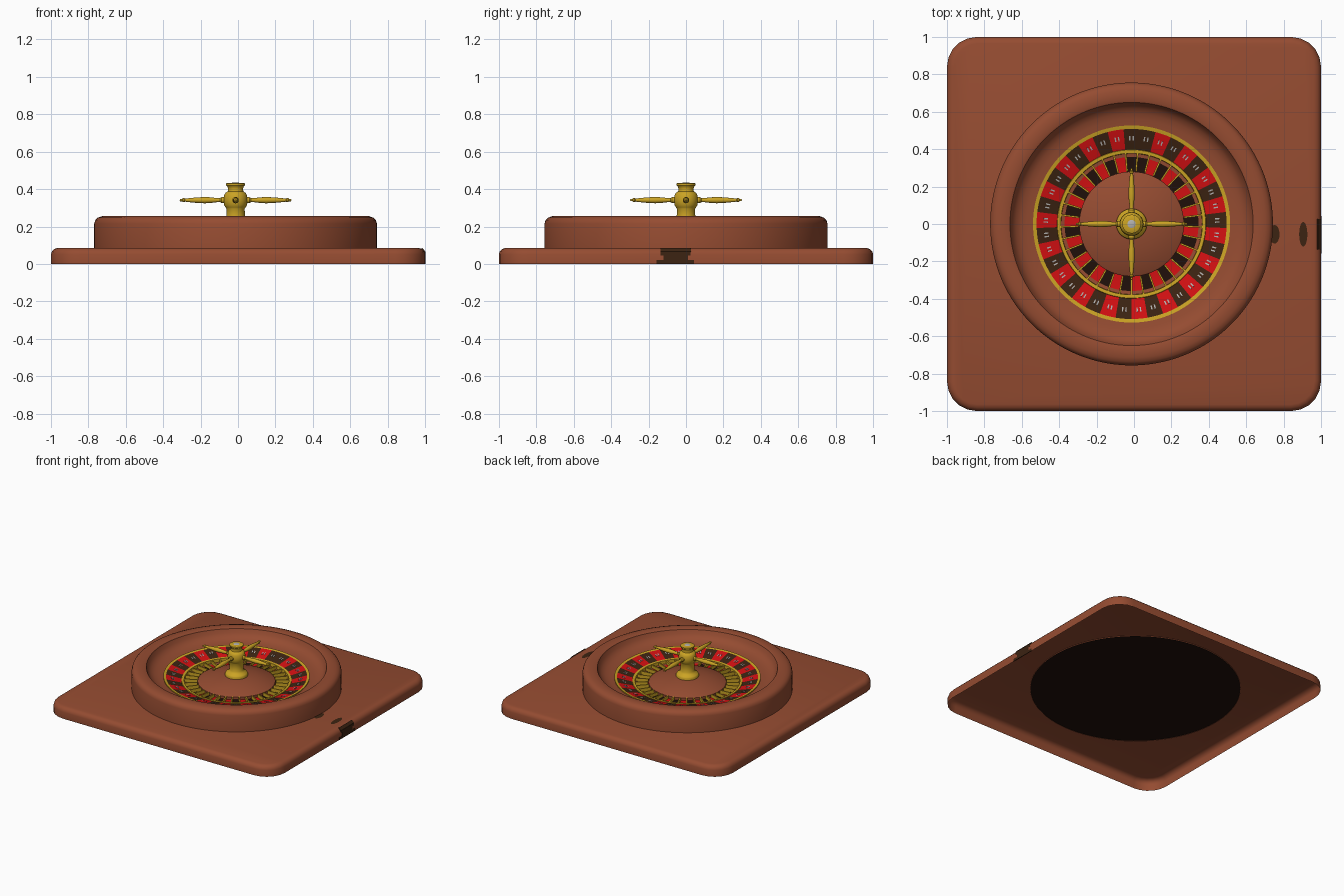
import bpy, bmesh, math
from mathutils import Matrix, Vector

if "Cube" in bpy.data.objects:
    bpy.data.objects.remove(bpy.data.objects["Cube"])

CX = -0.013          # wheel axis sits slightly left of centre
N = 37               # pockets
START = math.radians(90) - math.pi / N


def mat(name, r, g, b):
    m = bpy.data.materials.new(name)
    m.diffuse_color = (r, g, b, 1)
    m.use_nodes = True
    m.node_tree.nodes["Principled BSDF"].inputs["Base Color"].default_value = m.diffuse_color
    return m


WOOD = mat("red_brown_wood", 0.30, 0.072, 0.031)
GOLD = mat("gold", 0.60, 0.37, 0.018)
RED = mat("red", 0.65, 0.005, 0.006)
DARK = mat("dark_brown", 0.045, 0.017, 0.006)
BLACK = mat("near_black", 0.014, 0.005, 0.003)
GREY = mat("light_grey", 0.45, 0.44, 0.43)


def finish(bm, name, mats, angle=35):
    bmesh.ops.remove_doubles(bm, verts=bm.verts, dist=1e-5)
    me = bpy.data.meshes.new(name)
    bm.to_mesh(me)
    bm.free()
    for m in mats:
        me.materials.append(m)
    me.shade_smooth()
    me.set_sharp_from_angle(angle=math.radians(angle))
    ob = bpy.data.objects.new(name, me)
    bpy.context.collection.objects.link(ob)
    return ob


def lathe(name, prof, mats, seg=148, rule=None, matrix=None, angle=35):
    """Spin (radius, z) points; rule(ring, segment) picks the material."""
    bm = bmesh.new()
    rows = []
    for r, z in prof:
        rows.append([bm.verts.new((r * math.cos(START + 2 * math.pi * k / seg),
                                   r * math.sin(START + 2 * math.pi * k / seg), z))
                     for k in range(seg)])
    for i in range(len(prof) - 1):
        for k in range(seg):
            j = (k + 1) % seg
            f = bm.faces.new((rows[i][k], rows[i][j], rows[i + 1][j], rows[i + 1][k]))
            if rule:
                f.material_index = rule(i, k)
    bm.transform(matrix or Matrix.Translation((CX, 0, 0)))
    return finish(bm, name, mats, angle)


# square base: rounded shell, open underneath
def rounded_square(inset, z, rad=0.16, steps=5):
    pts = []
    for q in range(4):
        a0 = q * math.pi / 2
        c = Vector((1 - rad, 1 - rad, 0))
        c.rotate(Matrix.Rotation(a0, 3, 'Z').to_quaternion())
        for s in range(steps + 1):
            a = a0 + math.pi / 2 * s / steps
            pts.append((c.x + (rad - inset) * math.cos(a), c.y + (rad - inset) * math.sin(a), z))
    return pts


bm = bmesh.new()
levels = [(0, 0), (0, 0.052), (0.006, 0.068), (0.018, 0.08), (0.036, 0.086)]
loops = [[bm.verts.new(p) for p in rounded_square(i, z)] for i, z in levels]
n = len(loops[0])
for a, b in zip(loops, loops[1:]):
    for k in range(n):
        bm.faces.new((a[k], a[(k + 1) % n], b[(k + 1) % n], b[k]))
bm.faces.new(loops[-1])
finish(bm, "square_base", [WOOD], 40)

# dark disc closing the bowl underneath
lathe("underside_disc", [(0, 0.082), (0.755, 0.082)], [BLACK])

# wooden bowl with rounded rim
lathe("bowl", [(0.756, 0.08), (0.756, 0.215), (0.75, 0.234), (0.737, 0.247), (0.715, 0.255),
               (0.69, 0.257), (0.66, 0.256), (0.65, 0.252), (0.638, 0.224), (0.618, 0.2),
               (0.59, 0.186), (0.56, 0.178), (0.52, 0.173)], [WOOD])

# number ring: gold bands around alternating coloured cells
per = 148 // N
cell = lambda k: 1 + (k // per) % 2
lathe("number_ring", [(0.527, 0.17), (0.527, 0.181), (0.508, 0.177), (0.398, 0.146),
                      (0.396, 0.15), (0.378, 0.148), (0.376, 0.118)],
      [GOLD, DARK, RED], rule=lambda i, k: cell(k) if i == 2 else 0)

# pocket floors with a wooden outer strip
lathe("pocket_floor", [(0.38, 0.124), (0.358, 0.12), (0.28, 0.12)],
      [WOOD, BLACK, RED], rule=lambda i, k: cell(k) if i else 0)

# central wooden cone
lathe("centre_cone", [(0.28, 0.115), (0.28, 0.14), (0.272, 0.145), (0.15, 0.178), (0, 0.2)], [WOOD])


def plate(bm, matrix, size):
    bmesh.ops.create_cube(bm, size=1, matrix=matrix @ Matrix.Diagonal((*size, 1)))


# gold dividers and small grey marks on the cells
div, marks = bmesh.new(), bmesh.new()
tilt = Matrix.Rotation(-math.atan2(0.031, 0.11), 4, 'Y')
for i in range(N):
    a = START + 2 * math.pi * i / N
    spin = Matrix.Translation((CX, 0, 0)) @ Matrix.Rotation(a, 4, 'Z')
    plate(div, spin @ Matrix.Translation((0.333, 0, 0.13)), (0.1, 0.009, 0.03))
    spin = Matrix.Translation((CX, 0, 0)) @ Matrix.Rotation(a + math.pi / N, 4, 'Z')
    for side in (-1, 1):
        plate(marks, spin @ Matrix.Translation((0.459, side * 0.009, 0.164)) @ tilt,
              (0.024, 0.007, 0.003))
finish(div, "pocket_dividers", [GOLD])
finish(marks, "cell_marks", [GREY])

# turned gold hub
lathe("hub", [(0.082, 0.18), (0.082, 0.202), (0.076, 0.212), (0.06, 0.22), (0.05, 0.235),
              (0.049, 0.295), (0.054, 0.303), (0.062, 0.315), (0.064, 0.34), (0.062, 0.366),
              (0.054, 0.38), (0.042, 0.388), (0.04, 0.4), (0.043, 0.412), (0.05, 0.42),
              (0.05, 0.43), (0.045, 0.433), (0.022, 0.433)], [GOLD], seg=40)
lathe("hub_cap", [(0.022, 0.433), (0.016, 0.435), (0, 0.436)], [GREY], seg=24)

# four turned handles
for i in range(4):
    m = (Matrix.Translation((CX, 0, 0.341)) @ Matrix.Rotation(i * math.pi / 2, 4, 'Z')
         @ Matrix.Rotation(math.pi / 2, 4, 'Y'))
    lathe("handle_%d" % (i + 1),
          [(0.016, 0.05), (0.016, 0.075), (0.011, 0.082), (0.011, 0.1), (0.015, 0.13),
           (0.017, 0.165), (0.014, 0.215), (0.01, 0.255), (0.008, 0.27), (0.011, 0.274),
           (0.011, 0.282), (0.006, 0.286), (0.006, 0.296), (0, 0.299)],
          [GOLD], seg=16, matrix=m)

# dark inlay on the right edge and two dark spots on the base top
bm = bmesh.new()
for y, z, w, h in ((-0.058, 0.01, 0.2, 0.02), (-0.055, 0.034, 0.13, 0.03), (-0.055, 0.056, 0.16, 0.02)):
    plate(bm, Matrix.Translation((0.999, y, z)), (0.005, w, h))
plate(bm, Matrix.Translation((0.99, -0.055, 0.075)) @ Matrix.Rotation(-0.75, 4, 'Y'), (0.006, 0.165, 0.026))
for x, rx, ry in ((0.905, 0.022, 0.066), (0.752, 0.026, 0.05)):
    bmesh.ops.create_circle(bm, cap_ends=True, segments=20, radius=1,
                            matrix=Matrix.Translation((x, -0.055, 0.0875)) @ Matrix.Diagonal((rx, ry, 1, 1)))
finish(bm, "dark_inlays", [DARK])
